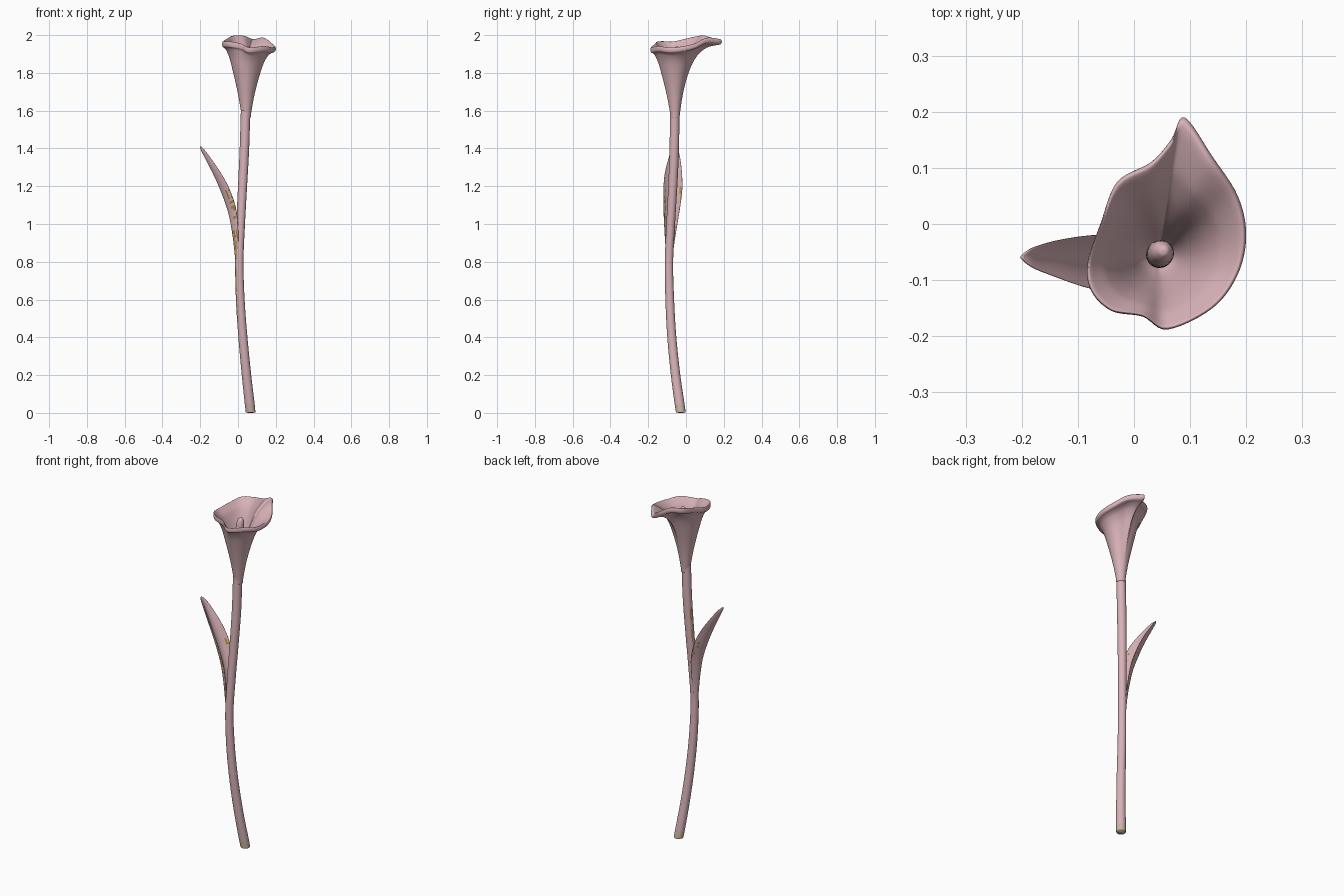
import bpy, bmesh, math, random
from mathutils import Vector

random.seed(4)
if "Cube" in bpy.data.objects:
    bpy.data.objects.remove(bpy.data.objects["Cube"], do_unlink=True)


def material(name, rgb):
    m = bpy.data.materials.new(name)
    m.use_nodes = True
    m.diffuse_color = (*rgb, 1)
    bsdf = m.node_tree.nodes["Principled BSDF"]
    bsdf.inputs["Base Color"].default_value = (*rgb, 1)
    bsdf.inputs["Roughness"].default_value = 0.7
    return m


PINK = material("dusty_pink", (0.69, 0.45, 0.48))
OCHRE = material("ochre", (0.40, 0.25, 0.04))
BEIGE = material("pale_beige", (0.60, 0.47, 0.37))


def spline(points, steps, closed=False):
    """Smooth curve through points of any dimension."""
    n = len(points)
    pick = (lambda i: points[i % n]) if closed else (lambda i: points[max(0, min(n - 1, i))])
    out = []
    for i in range(n if closed else n - 1):
        for k in range(steps):
            t = k / steps
            out.append([0.5 * (2 * b + (c - a) * t + (2 * a - 5 * b + 4 * c - d) * t * t
                               + (3 * b - a - 3 * c + d) * t ** 3)
                        for a, b, c, d in zip(pick(i - 1), pick(i), pick(i + 1), pick(i + 2))])
    if not closed:
        out.append(list(points[-1]))
    return out


def loft(name, rings, rule=None):
    """Skin a list of closed rings, cap both ends, colour faces by rule."""
    bm = bmesh.new()
    loops = [[bm.verts.new(p) for p in ring] for ring in rings]
    n = len(loops[0])
    for low, high in zip(loops, loops[1:]):
        for i in range(n):
            j = (i + 1) % n
            bm.faces.new((low[i], low[j], high[j], high[i]))
    bm.faces.new(loops[0][::-1])
    bm.faces.new(loops[-1])
    bmesh.ops.recalc_face_normals(bm, faces=bm.faces)
    for f in bm.faces:
        f.smooth = True
        if rule:
            f.material_index = rule(f.calc_center_median(), f.normal)
    mesh = bpy.data.meshes.new(name)
    bm.to_mesh(mesh)
    bm.free()
    for m in (PINK, OCHRE, BEIGE):
        mesh.materials.append(m)
    obj = bpy.data.objects.new(name, mesh)
    bpy.context.collection.objects.link(obj)
    return obj


def circle(x, y, z, r, n=32):
    return [Vector((x + r * math.cos(math.tau * i / n), y + r * math.sin(math.tau * i / n), z))
            for i in range(n)]


# Stem: x, y, z, radius
stem_path = [(0.066, -0.028, 0, 0.014), (0.066, -0.029, 0.006, 0.022), (0.065, -0.03, 0.02, 0.026),
             (0.045, -0.055, 0.2, 0.025), (0.026, -0.075, 0.4, 0.024), (0.012, -0.086, 0.6, 0.023),
             (0.007, -0.09, 0.8, 0.022), (0.014, -0.081, 1.0, 0.023), (0.024, -0.07, 1.2, 0.024),
             (0.034, -0.062, 1.4, 0.025), (0.04, -0.06, 1.6, 0.025)]


def stem_colour(c, n):
    if c.z < 0.05:
        return 2
    angle = math.degrees(math.atan2(n.y, n.x)) % 360
    lower = 0.5 < c.z < 1.08 and 180 < angle < 222
    upper = 1.15 < c.z < 1.36 and 148 < angle < 182
    return 1 if (lower or upper) and random.random() < 0.6 else 0


loft("stem", [circle(*p) for p in spline(stem_path, 14)], stem_colour)

# Flower: rim outline, blended with a round throat at each level
rim = spline([(0.09, 0.19, 1.968), (0.14, 0.12, 1.975), (0.185, 0.05, 1.945), (0.2, -0.02, 1.93),
              (0.185, -0.09, 1.925), (0.14, -0.15, 1.932), (0.06, -0.188, 1.925),
              (0.015, -0.165, 1.945), (-0.04, -0.155, 1.955), (-0.076, -0.12, 1.957),
              (-0.083, -0.07, 1.955), (-0.06, 0, 1.97), (-0.03, 0.075, 1.985),
              (0.03, 0.11, 1.985), (0.066, 0.15, 1.972)], 6, closed=True)
# height fraction, throat radius, share of the rim outline
levels = [(0, 0.024, 0), (0.1, 0.028, 0), (0.36, 0.046, 0), (0.62, 0.066, 0.06), (0.8, 0.077, 0.22),
          (0.9, 0.084, 0.45), (0.94, 0.085, 0.7), (0.955, 0.085, 0.93), (0.99, 0.085, 1),
          (1.025, 0.085, 0.95), (1.015, 0.08, 0.82), (0.96, 0.07, 0.58), (0.9, 0.066, 0.4),
          (0.78, 0.06, 0.2), (0.6, 0.05, 0.05), (0.4, 0.032, 0), (0.3, 0.01, 0)]
AXIS_X, AXIS_Y, THROAT_Z = 0.043, -0.058, 1.56


def flower_ring(level):
    height, radius, share = level
    ring = []
    for x, y, z in rim:
        d = Vector((x - AXIS_X, y - AXIS_Y))
        d = d.normalized() * radius * (1 - share) + d * share
        ring.append(Vector((AXIS_X + d.x, AXIS_Y + d.y, THROAT_Z + height * (z - THROAT_Z))))
    return ring


loft("flower", [flower_ring(level) for level in spline(levels, 4)])

# Spadix inside the flower
spadix_path = [(0.043, -0.058, 1.64, 0.012), (0.044, -0.056, 1.72, 0.022), (0.047, -0.053, 1.84, 0.024),
               (0.05, -0.05, 1.91, 0.02), (0.052, -0.048, 1.935, 0.011), (0.053, -0.047, 1.94, 0.002)]
loft("spadix", [circle(*p, 20) for p in spline(spadix_path, 5)])

# Leaf: midrib x, y, z, half width, fold depth, half thickness
leaf_path = [(0, -0.088, 0.7, 0.008, 0, 0.004), (-0.013, -0.087, 0.85, 0.02, 0.014, 0.006),
             (-0.024, -0.083, 0.95, 0.031, 0.028, 0.007), (-0.045, -0.076, 1.06, 0.043, 0.04, 0.007),
             (-0.079, -0.07, 1.16, 0.05, 0.042, 0.007), (-0.117, -0.067, 1.25, 0.046, 0.034, 0.007),
             (-0.16, -0.062, 1.335, 0.032, 0.021, 0.007), (-0.188, -0.06, 1.39, 0.018, 0.009, 0.007),
             (-0.2, -0.059, 1.41, 0.004, 0.002, 0.003)]
INWARD = Vector((0.9, 0, 0.4))


def leaf_ring(station, n=32):
    x, y, z, width, fold, thick = station
    ring = []
    for i in range(n):
        a = math.tau * i / n
        u = math.cos(a)
        ring.append(Vector((x, y + width * u, z)) + INWARD * (fold * u * u + thick * math.sin(a)))
    return ring


def leaf_colour(c, n):
    edge = 1.02 < c.z < 1.19 and abs(c.y + 0.072) > 0.036
    back = 0.82 < c.z < 1.0 and n.x < -0.3 and n.y < 0
    return 1 if (edge or back) and random.random() < 0.45 else 0


loft("leaf", [leaf_ring(s) for s in spline(leaf_path, 8)], leaf_colour)
